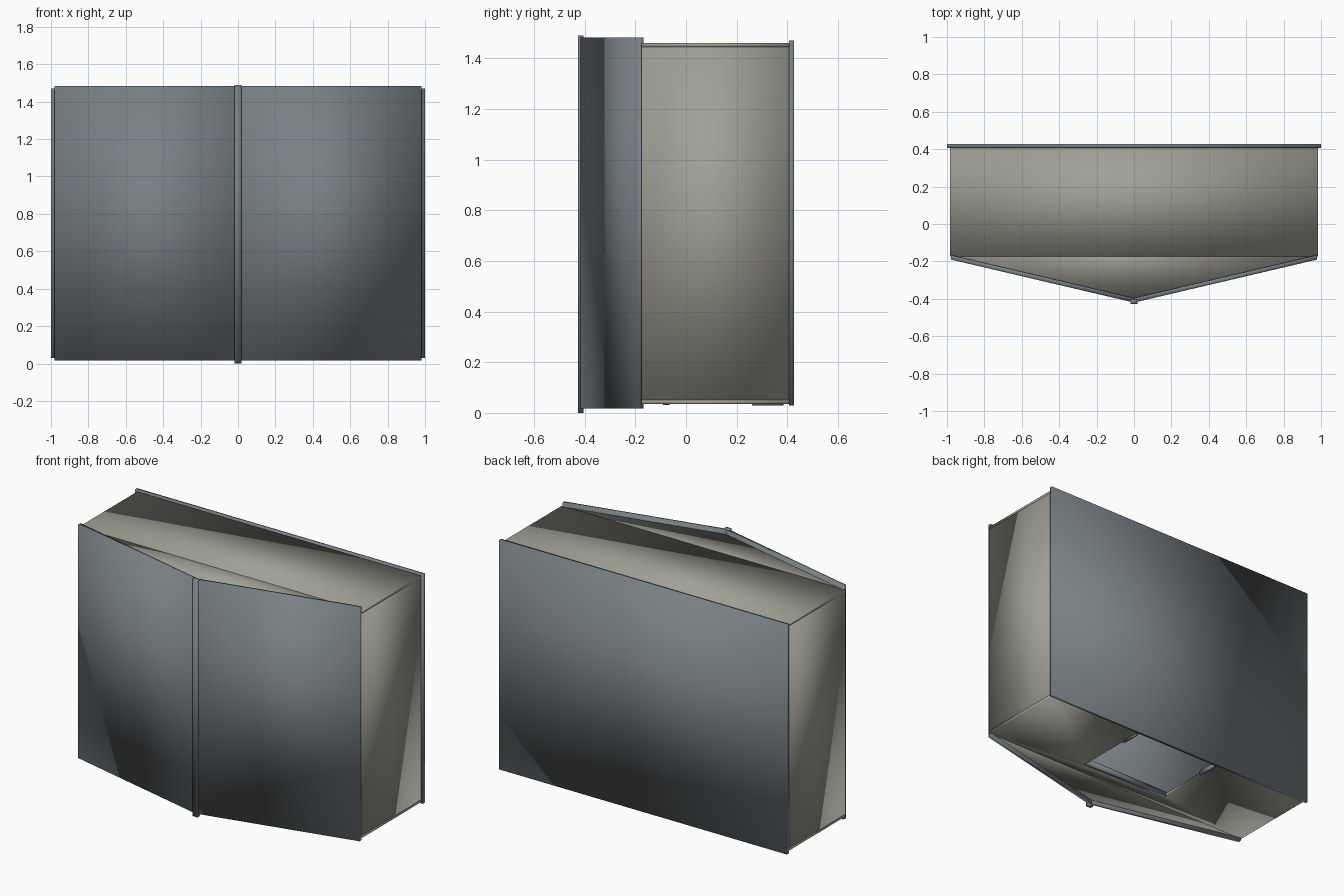
import bpy, bmesh

if "Cube" in bpy.data.objects:
    bpy.data.objects.remove(bpy.data.objects["Cube"])


def material(name, rgb):
    m = bpy.data.materials.new(name)
    m.diffuse_color = (*rgb, 1)
    m.use_nodes = True
    m.node_tree.nodes["Principled BSDF"].inputs["Base Color"].default_value = m.diffuse_color
    return m


SLATE = material("slate_blue_grey", (0.19, 0.22, 0.235))
STONE = material("warm_stone_grey", (0.35, 0.35, 0.30))


def finish(name, bm, mat):
    bmesh.ops.recalc_face_normals(bm, faces=bm.faces)
    for f in bm.faces:
        f.smooth = True  # soft gradients across the flat panels
    me = bpy.data.meshes.new(name)
    bm.to_mesh(me)
    bm.free()
    me.materials.append(mat)
    ob = bpy.data.objects.new(name, me)
    bpy.context.collection.objects.link(ob)
    return ob


def prism(name, outline, z0, z1, mat):
    """Upright prism over a plan outline."""
    bm = bmesh.new()
    lo = [bm.verts.new((x, y, z0)) for x, y in outline]
    hi = [bm.verts.new((x, y, z1)) for x, y in outline]
    bm.faces.new(lo)
    bm.faces.new(hi)
    n = len(outline)
    for i in range(n):
        j = (i + 1) % n
        bm.faces.new((lo[i], lo[j], hi[j], hi[i]))
    return finish(name, bm, mat)


def rect(x0, x1, y0, y1):
    return [(x0, y0), (x1, y0), (x1, y1), (x0, y1)]


def frame(name, outer, inner, z0, z1, mat):
    """Plate with a four-sided opening."""
    bm = bmesh.new()
    rings = [[bm.verts.new((x, y, z)) for x, y in o]
             for o, z in ((outer, z0), (outer, z1), (inner, z1), (inner, z0))]
    for k in range(4):
        a, b = rings[k], rings[(k + 1) % 4]
        for i in range(4):
            j = (i + 1) % 4
            bm.faces.new((a[i], a[j], b[j], b[i]))
    return finish(name, bm, mat)


W = 0.985                 # half width of the body
FRONT, BACK = -0.175, 0.41
Z0, Z1, T = 0.035, 1.46, 0.015
triangle = [(-W + 0.01, FRONT), (0, -0.40), (W - 0.01, FRONT)]

# Hollow body: top, bottom with opening, and the pointed front parts
prism("top_plate", rect(-W, W, FRONT, BACK), Z1 - T, Z1, STONE)
prism("top_point", triangle, Z1 - T, Z1, STONE)
frame("bottom_plate", rect(-W, W, FRONT, BACK),
      rect(-0.305, 0.305, -0.075, 0.395), Z0, Z0 + T, STONE)
prism("bottom_point", triangle, Z0, Z0 + T, STONE)

# Rear panel and the centre strip on the front ridge
prism("back_panel", rect(-1, 1, BACK - 0.003, 0.427), 0.03, 1.47, SLATE)
prism("centre_strip", rect(-0.018, 0.018, -0.427, -0.405), 0, 1.49, SLATE)

# Bar along the front of the floor opening
prism("opening_bar", rect(-0.31, 0.31, -0.09, -0.065), 0.031, 0.06, SLATE)

# Mirrored parts: side walls, angled front panels, opening runners
for s, side in ((-1, "left"), (1, "right")):
    prism(side + "_wall", rect(s * (W - T), s * W, FRONT, BACK), Z0 + T, Z1 - T, STONE)
    prism(side + "_front_panel",
          [(0, -0.42), (s * 0.98, -0.19), (s * 0.975, -0.167), (0, -0.396)],
          0.017, 1.483, SLATE)
    prism(side + "_runner", rect(s * 0.29, s * 0.31, 0.26, 0.385), 0.03, 0.05, SLATE)
